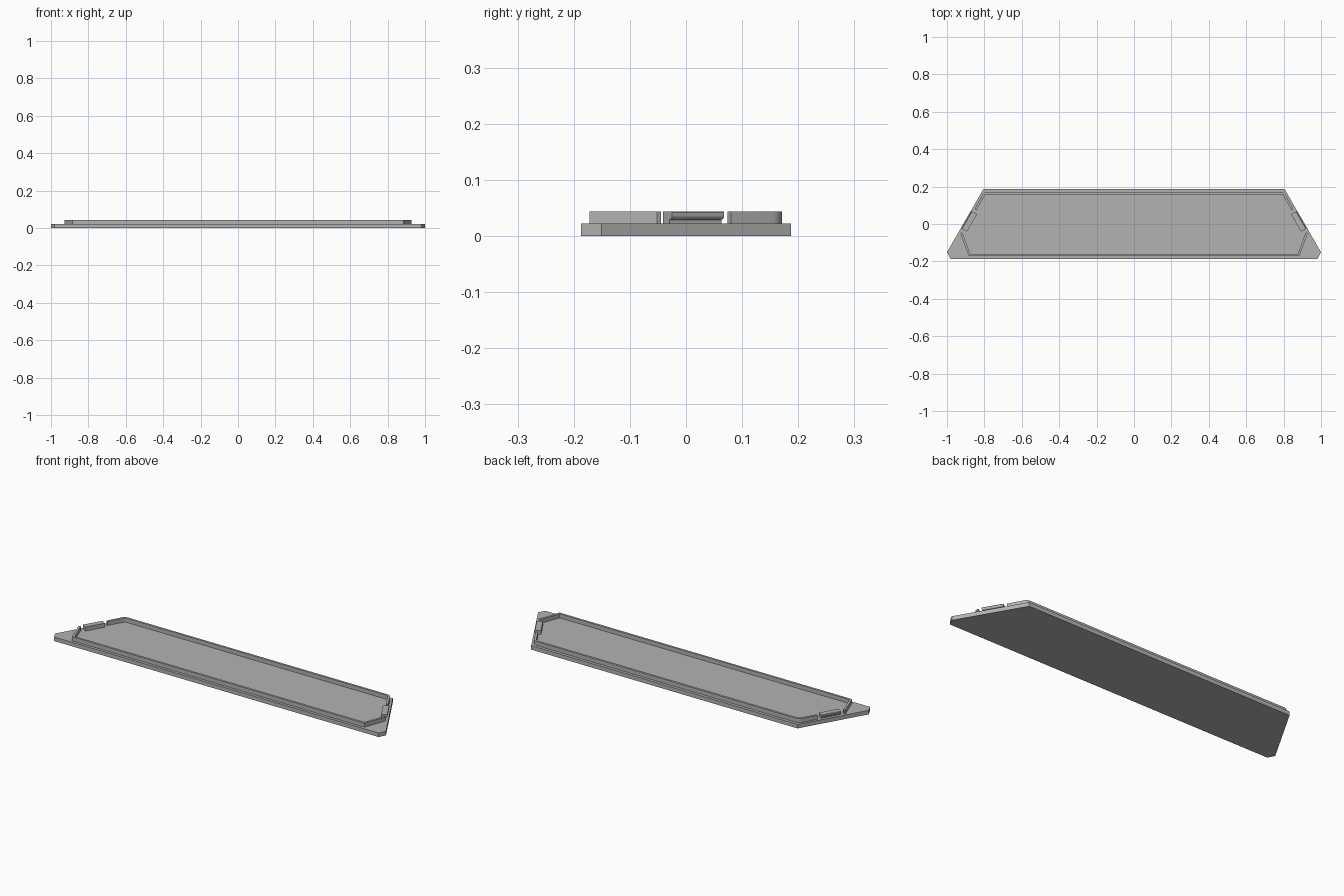
import bpy, bmesh
from math import sin, cos, radians
from mathutils import Vector

if "Cube" in bpy.data.objects:
    bpy.data.objects.remove(bpy.data.objects["Cube"], do_unlink=True)

BASE_TOP, RIM_TOP, WALL = 0.022, 0.044, 0.012

grey = bpy.data.materials.new("light grey")
grey.use_nodes = True
grey.diffuse_color = (0.45, 0.45, 0.45, 1)
grey.node_tree.nodes["Principled BSDF"].inputs["Base Color"].default_value = (0.45, 0.45, 0.45, 1)


def prism(name, outline, sweep):
    """Extrude a closed 3D outline along the sweep vector."""
    bm = bmesh.new()
    face = bm.faces.new([bm.verts.new(p) for p in outline])
    grown = bmesh.ops.extrude_face_region(bm, geom=[face])["geom"]
    bmesh.ops.translate(bm, vec=sweep, verts=[v for v in grown if isinstance(v, bmesh.types.BMVert)])
    bmesh.ops.recalc_face_normals(bm, faces=bm.faces)
    mesh = bpy.data.meshes.new(name)
    bm.to_mesh(mesh)
    bm.free()
    mesh.materials.append(grey)
    obj = bpy.data.objects.new(name, mesh)
    bpy.context.collection.objects.link(obj)
    bpy.context.view_layer.objects.active = obj
    bpy.ops.object.select_all(action="DESELECT")
    obj.select_set(True)
    bpy.ops.object.shade_smooth_by_angle(angle=radians(25))
    return obj


def mirrored(half):
    """Complete a right-hand path with its reflection in x."""
    return half + [(-x, y) for x, y in reversed(half)]


def inset(path, d):
    """Offset an open path to its left with mitred corners."""
    pts = [Vector(p) for p in path]
    normals = [Vector((a.y - b.y, b.x - a.x)).normalized() for a, b in zip(pts, pts[1:])]
    result = []
    for i, p in enumerate(pts):
        n0, n1 = normals[max(i - 1, 0)], normals[min(i, len(normals) - 1)]
        m = n0 + n1
        result.append(p + m * (2 * d / m.length_squared))
    return result


def rim(name, path):
    loop = [Vector(p) for p in path] + inset(path, WALL)[::-1]
    prism(name, [(p.x, p.y, BASE_TOP) for p in loop], (0, 0, RIM_TOP - BASE_TOP))


# Base plate
plate = mirrored([(0.805, 0.187), (1.0, -0.151), (0.981, -0.187)])
prism("base_plate", [(x, y, 0) for x, y in plate], (0, 0, BASE_TOP))

# Back rim, with rounded corners
R = 0.03
corner = [(0.784 + R * cos(radians(a)), 0.171 - R + R * sin(radians(a))) for a in range(30, 91, 10)]
rim("back_rim", mirrored([(0.852, 0.08)] + corner))

# Front rim, with slanted corners and short returns
rim("front_rim", mirrored([(0.924, -0.045), (0.928, -0.052), (0.884, -0.172)])[::-1])

# Snap tabs with a rounded lip on the outer side
profile = [(-0.022, BASE_TOP), (0, BASE_TOP), (0, 0.029)]
profile += [(0.01 * sin(radians(a)), 0.037 - 0.008 * cos(radians(a))) for a in range(15, 91, 15)]
profile += [(0.01, 0.042), (0.008, RIM_TOP), (-0.022, RIM_TOP)]
out = Vector((cos(radians(30)), 0.5, 0))
along = Vector((0.5, -cos(radians(30)), 0))
for side, s in (("left", 1), ("right", -1)):
    flip = Vector((s, 1, 1))
    start = Vector((0.859, 0.063, 0))
    outline = [(start + out * d + Vector((0, 0, z))) * 1 for d, z in profile]
    prism(side + "_snap_tab", [p * Vector((1, 0, 0)).x if s > 0 else Vector((-p.x, p.y, p.z)) for p in outline],
          Vector((along.x * s, along.y, 0)) * 0.107)
